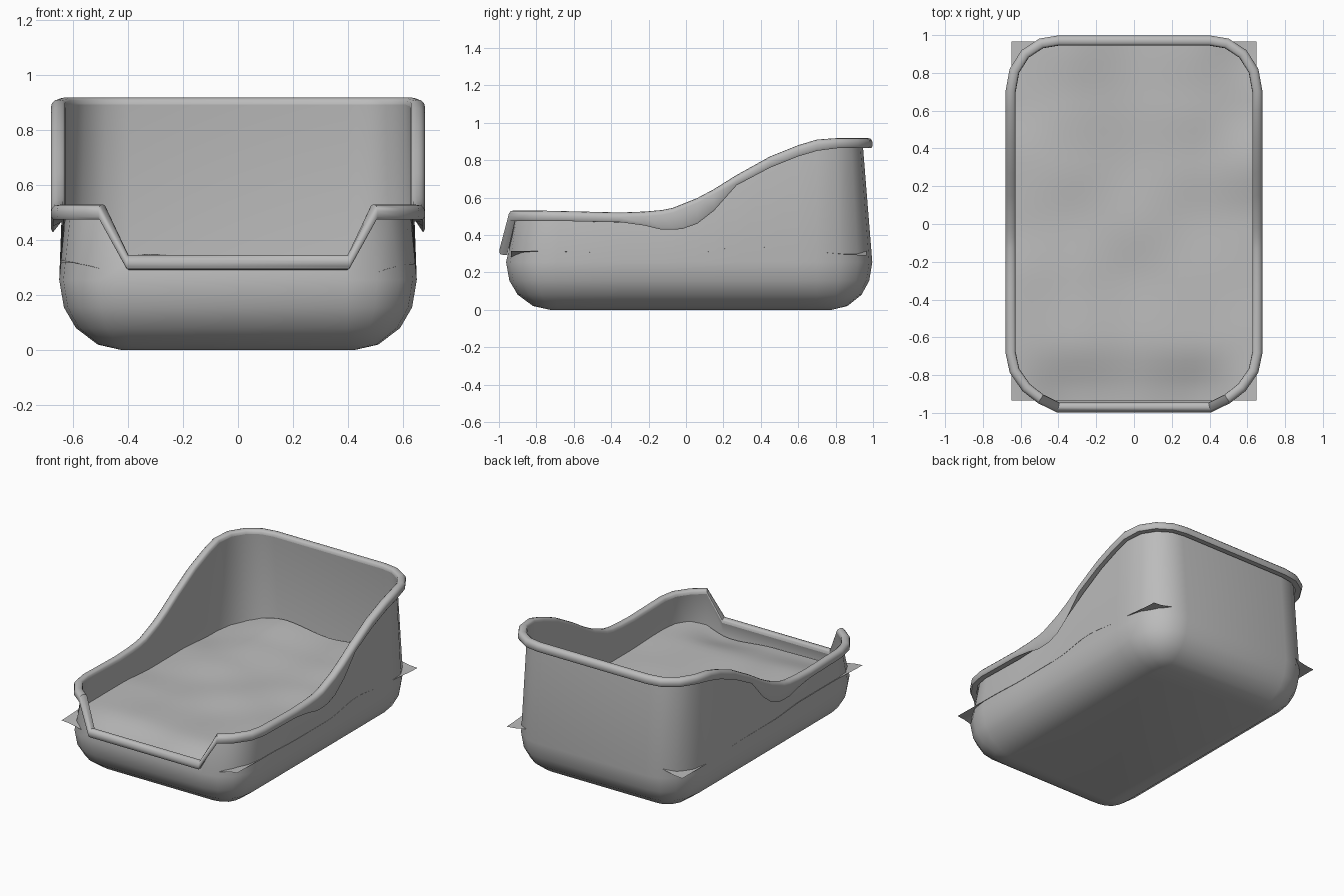
import bpy, bmesh, math
from mathutils import Vector

if "Cube" in bpy.data.objects:
    bpy.data.objects.remove(bpy.data.objects["Cube"])

grey = bpy.data.materials.new("plain grey")
grey.diffuse_color = (0.5, 0.5, 0.5, 1)
grey.use_nodes = True
grey.node_tree.nodes["Principled BSDF"].inputs["Base Color"].default_value = grey.diffuse_color

# Right half of the rim, front to back: x, y, top height, outer skirt height
HALF = [
    (0.40, -0.97, 0.345, 0.295), (0.493, -0.925, 0.53, 0.475),
    (0.57, -0.865, 0.53, 0.475), (0.632, -0.775, 0.53, 0.475),
    (0.652, -0.68, 0.528, 0.475), (0.652, -0.35, 0.52, 0.468),
    (0.652, -0.22, 0.525, 0.45), (0.652, -0.13, 0.533, 0.428),
    (0.652, -0.07, 0.545, 0.428), (0.652, -0.02, 0.565, 0.432),
    (0.652, 0.06, 0.597, 0.46), (0.652, 0.15, 0.645, 0.53),
    (0.652, 0.27, 0.72, 0.665), (0.652, 0.45, 0.82, 0.76),
    (0.652, 0.60, 0.88, 0.82), (0.652, 0.70, 0.91, 0.85),
    (0.632, 0.81, 0.918, 0.865), (0.575, 0.90, 0.918, 0.865),
    (0.49, 0.955, 0.918, 0.865), (0.40, 0.970, 0.918, 0.865),
]
LOOP = HALF + [(-x, y, t, b) for x, y, t, b in reversed(HALF)]
N = len(LOOP)
# Fuller front corner of the base, replacing the first rim stations
BASE_FRONT = [(0.40, -0.962), (0.505, -0.94), (0.587, -0.885),
              (0.635, -0.80), (0.65, -0.69)]


def outward(i):
    """Mitred outward offset direction of the plan outline at station i."""
    p, q, r = (Vector(LOOP[j % N][:2]) for j in (i - 1, i, i + 1))
    a, b = (q - p).normalized(), (r - q).normalized()
    na, nb = Vector((a.y, -a.x)), Vector((b.y, -b.x))
    m = (na + nb).normalized()
    return m / max(m.dot(na), 0.5)


def finish(name, bm, angle):
    bmesh.ops.recalc_face_normals(bm, faces=bm.faces)
    me = bpy.data.meshes.new(name)
    bm.to_mesh(me)
    bm.free()
    me.materials.append(grey)
    ob = bpy.data.objects.new(name, me)
    bpy.context.collection.objects.link(ob)
    bpy.context.view_layer.objects.active = ob
    ob.select_set(True)
    bpy.ops.object.shade_smooth_by_angle(angle=math.radians(angle))
    ob.select_set(False)
    return ob


def bridge(bm, r1, r2):
    n = len(r1)
    for i in range(n):
        j = (i + 1) % n
        bm.faces.new((r1[i], r1[j], r2[j], r2[i]))


# Widest outline of the base
half_base = []
for i, (x, y, t, b) in enumerate(HALF):
    if i < len(BASE_FRONT):
        half_base.append(BASE_FRONT[i])
    else:
        half_base.append((x * 0.997, y + 0.026 * max(0, (y - 0.70) / 0.27)))
BASE = half_base + [(-x, y) for x, y in reversed(half_base)]

# Tub: rounded base rings growing outward from a core rectangle, then the wall
bm = bmesh.new()
rings = []
for z, k in ((0, 0.14), (0.02, 0.47), (0.08, 0.77), (0.155, 0.935), (0.255, 1)):
    ring = []
    for x, y in BASE:
        cx, cy = max(-0.385, min(0.385, x)), max(-0.69, min(0.745, y))
        ring.append(bm.verts.new((cx + (x - cx) * k, cy + (y - cy) * k, z)))
    rings.append(ring)
top = []
for i, (x, y, t, b) in enumerate(LOOP):
    p = Vector((x, y)) + outward(i) * -0.0255
    top.append(bm.verts.new((p.x, p.y, t - 0.025)))
rings.append(top)
for r1, r2 in zip(rings, rings[1:]):
    bridge(bm, r1, r2)
bm.faces.new(rings[0])
finish("tub", bm, 50)

# Rim: rounded lip flush with the inside, its outer skirt dipping at the sides
bm = bmesh.new()
sections = []
for i, (x, y, t, b) in enumerate(LOOP):
    o = outward(i)
    profile = [(-0.0255, t - 0.025), (-0.023, t - 0.010), (-0.015, t - 0.003),
               (0, t), (0.015, t - 0.003), (0.025, t - 0.014),
               (0.028, t - 0.026), (0.027, b + 0.010), (0.021, b),
               (-0.014, t - 0.053)]
    sections.append([bm.verts.new((x + o.x * d, y + o.y * d, z))
                     for d, z in profile])
for i in range(N):
    r1, r2 = sections[i], sections[(i + 1) % N]
    for j in range(len(r1) - 1):
        bm.faces.new((r1[j], r1[j + 1], r2[j + 1], r2[j]))
finish("rim", bm, 45)

# Litter: softly uneven sheet, heights on a coarse grid (front row first)
HEIGHTS = [
    [0.32, 0.265, 0.26, 0.235, 0.315],
    [0.33, 0.32, 0.30, 0.30, 0.31],
    [0.33, 0.31, 0.29, 0.30, 0.30],
    [0.31, 0.30, 0.31, 0.29, 0.30],
    [0.31, 0.32, 0.30, 0.31, 0.34],
    [0.29, 0.33, 0.31, 0.33, 0.31],
    [0.29, 0.35, 0.315, 0.345, 0.29],
]


def ease(f):
    return f * f * (3 - 2 * f)


def height(u, v):
    a, b = u * 4, v * 6
    i, j = min(int(a), 3), min(int(b), 5)
    f, g = ease(a - i), ease(b - j)
    lo = HEIGHTS[j][i] * (1 - f) + HEIGHTS[j][i + 1] * f
    hi = HEIGHTS[j + 1][i] * (1 - f) + HEIGHTS[j + 1][i + 1] * f
    return lo * (1 - g) + hi * g


bm = bmesh.new()
NX, NY = 24, 36
grid = [[bm.verts.new((-0.648 + 1.296 * i / NX, -0.935 + 1.90 * j / NY,
                       height(i / NX, j / NY)))
         for i in range(NX + 1)] for j in range(NY + 1)]
for j in range(NY):
    for i in range(NX):
        bm.faces.new((grid[j][i], grid[j][i + 1],
                      grid[j + 1][i + 1], grid[j + 1][i]))
finish("litter", bm, 60)
